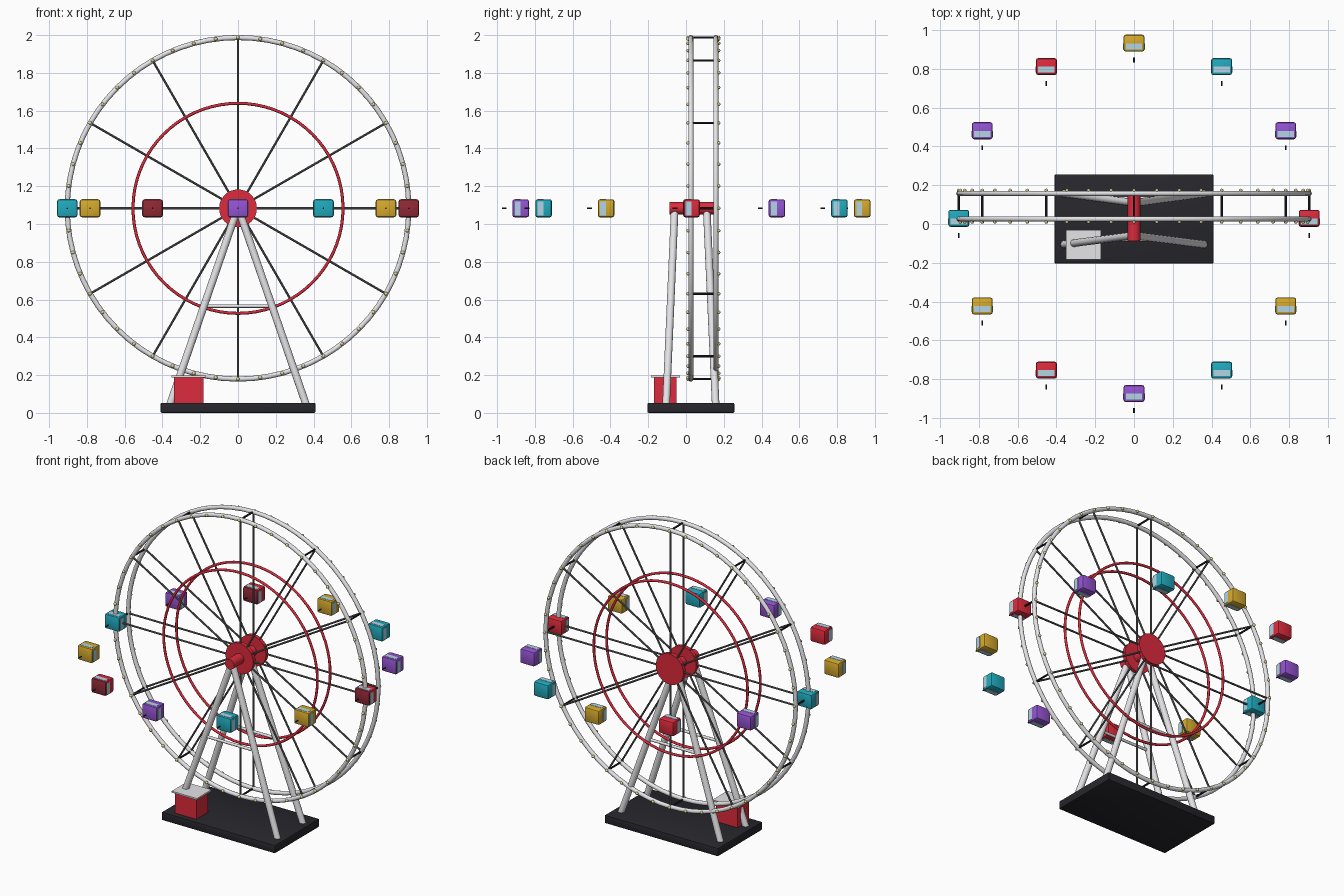
import bpy, bmesh, math
from mathutils import Vector, Matrix

if "Cube" in bpy.data.objects:
    bpy.data.objects.remove(bpy.data.objects["Cube"])

HUB_Z, RADIUS = 1.083, 0.904
WHEEL_Y = (0.026, 0.158)          # front and back rim planes
SPOKES, BULBS = 12, 48


def mat(name, r, g, b):
    m = bpy.data.materials.new(name)
    m.diffuse_color = (r, g, b, 1)
    m.use_nodes = True
    m.node_tree.nodes["Principled BSDF"].inputs["Base Color"].default_value = m.diffuse_color
    return m


LIGHT = mat("light_grey", 0.78, 0.78, 0.80)
RED = mat("red", 0.72, 0.024, 0.045)
DARK_RED = mat("dark_red", 0.28, 0.022, 0.035)
TEAL = mat("teal", 0.015, 0.40, 0.51)
YELLOW = mat("yellow", 0.67, 0.40, 0.026)
PURPLE = mat("purple", 0.30, 0.088, 0.65)
GLASS = mat("pale_glass", 0.45, 0.66, 0.78)
BASE = mat("charcoal", 0.020, 0.020, 0.026)
STEEL = mat("dark_steel", 0.14, 0.14, 0.15)
BULB = mat("warm_bulb", 0.95, 0.78, 0.34)


def finish(name, bm, *mats, smooth=True):
    me = bpy.data.meshes.new(name)
    bm.normal_update()
    bm.to_mesh(me)
    bm.free()
    for m in mats:
        me.materials.append(m)
    ob = bpy.data.objects.new(name, me)
    bpy.context.collection.objects.link(ob)
    if smooth:
        bpy.ops.object.select_all(action='DESELECT')
        ob.select_set(True)
        bpy.context.view_layer.objects.active = ob
        bpy.ops.object.shade_smooth_by_angle(angle=math.radians(40))
    return ob


def add_rod(bm, a, b, r, sides=12):
    a, b = Vector(a), Vector(b)
    d = b - a
    m = Matrix.Translation((a + b) / 2) @ d.to_track_quat('Z', 'Y').to_matrix().to_4x4()
    bmesh.ops.create_cone(bm, cap_ends=True, segments=sides, radius1=r, radius2=r,
                          depth=d.length, matrix=m)


def add_box(bm, c, size, bevel=0.0, segments=2):
    m = Matrix.Translation(c) @ Matrix.Diagonal((*size, 1))
    verts = bmesh.ops.create_cube(bm, size=1, matrix=m)["verts"]
    if bevel:
        edges = list({e for v in verts for e in v.link_edges})
        bmesh.ops.bevel(bm, geom=edges, offset=bevel, segments=segments,
                        profile=0.5, affect='EDGES')


def box(name, c, size, material, bevel=0.0):
    bm = bmesh.new()
    add_box(bm, c, size, bevel)
    return finish(name, bm, material)


def ring(name, y, major, minor, material):
    bpy.ops.mesh.primitive_torus_add(major_radius=major, minor_radius=minor,
                                     major_segments=72, minor_segments=10,
                                     location=(0, y, HUB_Z),
                                     rotation=(math.pi / 2, 0, 0))
    ob = bpy.context.object
    ob.name = name
    ob.data.materials.append(material)
    bpy.ops.object.shade_smooth()


def on_wheel(angle, r, y):
    return Vector((r * math.cos(angle), y, HUB_Z + r * math.sin(angle)))


# Base platform and ticket booth
box("base", (0, 0.026, 0.0265), (0.82, 0.46, 0.053), BASE, 0.006)
box("booth", (-0.26, -0.11, 0.119), (0.155, 0.12, 0.139), RED)
box("booth_roof", (-0.26, -0.108, 0.193), (0.182, 0.152, 0.01), LIGHT)

# Wheel sides: rim, inner ring, spokes, hub disc and bulbs
for side, y, out in (("front", WHEEL_Y[0], -1), ("back", WHEEL_Y[1], 1)):
    ring(side + "_rim", y, RADIUS, 0.0135, LIGHT)
    ring(side + "_inner_ring", y, 0.556, 0.008, RED)

    bm = bmesh.new()
    for i in range(SPOKES):
        a = i * math.tau / SPOKES
        add_rod(bm, on_wheel(a, 0.05, y), on_wheel(a, RADIUS, y), 0.006, 8)
    finish(side + "_spokes", bm, STEEL)

    bm = bmesh.new()
    add_rod(bm, (0, y - 0.012, HUB_Z), (0, y + 0.012, HUB_Z), 0.1, 32)
    finish(side + "_hub_disc", bm, RED)

    bm = bmesh.new()
    for i in range(BULBS):
        p = on_wheel(i * math.tau / BULBS, RADIUS, y + out * 0.015)
        bmesh.ops.create_icosphere(bm, subdivisions=2, radius=0.0095,
                                   matrix=Matrix.Translation(p))
    finish(side + "_bulbs", bm, BULB)

# Cross bars joining the two rims
bm = bmesh.new()
for i in range(SPOKES):
    a = i * math.tau / SPOKES
    add_rod(bm, on_wheel(a, RADIUS, WHEEL_Y[0]), on_wheel(a, RADIUS, WHEEL_Y[1]), 0.006, 8)
finish("rim_cross_bars", bm, BASE)

# Axle
bm = bmesh.new()
add_rod(bm, (0, -0.088, HUB_Z), (0, 0.16, HUB_Z), 0.033, 24)
finish("axle", bm, RED)

# A-frame supports with a tie bar on each side
for side, foot_y, top_y in (("front", -0.105, -0.06), ("back", 0.157, 0.11)):
    bm = bmesh.new()
    foot, top = Vector((0.36, foot_y, 0.045)), Vector((0.005, top_y, HUB_Z - 0.01))
    flip = Vector((-1, 1, 1))
    for s in (Vector((1, 1, 1)), flip):
        add_rod(bm, foot * s, top * s, 0.02, 14)
    mid = foot.lerp(top, (0.565 - foot.z) / (top.z - foot.z))
    add_rod(bm, mid * flip, mid, 0.009, 10)
    finish(side + "_legs", bm, LIGHT)

# Cabins lie in a level circle around the wheel centre
COLOURS = (RED, PURPLE, TEAL, YELLOW)
for i in range(SPOKES):
    a = i * math.tau / SPOKES
    c = Vector((RADIUS * math.cos(a), 0.029 + RADIUS * math.sin(a), HUB_Z))
    colour = COLOURS[i % 4]
    bm = bmesh.new()
    add_box(bm, c, (0.108, 0.088, 0.096), 0.012)
    for f in bm.faces:       # front slab takes the roof colour
        f.material_index = int(f.calc_center_median().y < c.y - 0.031)
    finish(f"cabin_{i + 1}", bm, colour, DARK_RED if colour is RED else colour)

    # Window bands on the four sides
    bm = bmesh.new()
    wc = c + Vector((0, -0.016, 0))
    add_box(bm, wc, (0.111, 0.031, 0.074))
    add_box(bm, wc, (0.084, 0.031, 0.099))
    finish(f"cabin_windows_{i + 1}", bm, GLASS, smooth=False)

    # Hanger pin
    bm = bmesh.new()
    add_rod(bm, c + Vector((0, -0.1, 0)), c + Vector((0, -0.075, 0)), 0.004, 8)
    finish(f"cabin_hanger_{i + 1}", bm, BASE)
